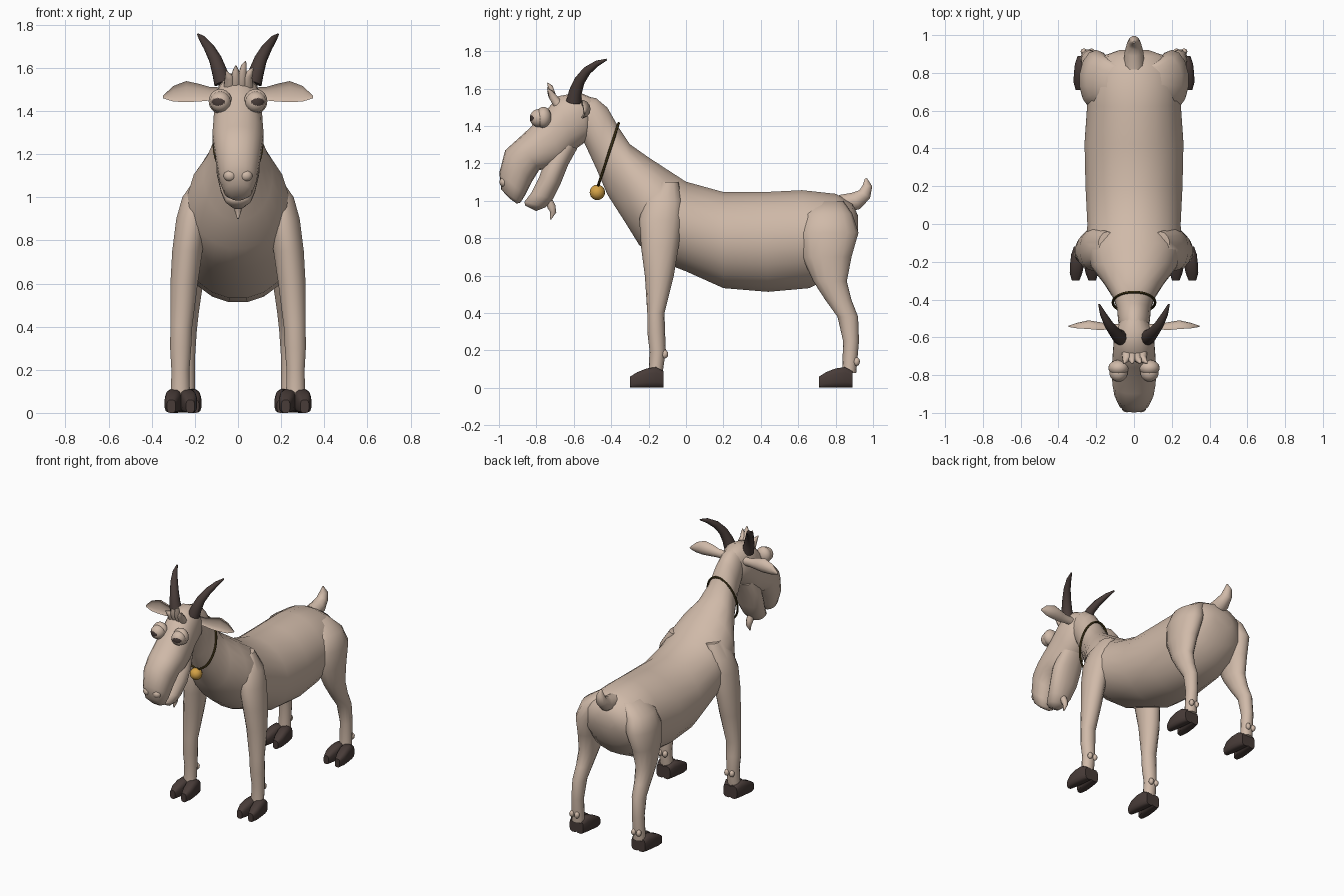
import bpy, bmesh, math
from mathutils import Vector, Matrix


def material(name, rgb):
    m = bpy.data.materials.new(name)
    m.diffuse_color = (*rgb, 1)
    return m


FUR = material("beige fur", (0.63, 0.49, 0.395))
HORN = material("dark horn", (0.065, 0.045, 0.04))
GOLD = material("gold bell", (0.66, 0.36, 0.06))
STRAP = material("brown strap", (0.075, 0.05, 0.012))


def finish(name, bm, *mats, angle=55):
    bmesh.ops.recalc_face_normals(bm, faces=bm.faces)
    me = bpy.data.meshes.new(name)
    bm.to_mesh(me)
    bm.free()
    for m in mats:
        me.materials.append(m)
    me.polygons.foreach_set("use_smooth", [True] * len(me.polygons))
    me.set_sharp_from_angle(angle=math.radians(angle))
    ob = bpy.data.objects.new(name, me)
    bpy.context.collection.objects.link(ob)
    return ob


def loft(name, rings, mat, n=16, p=1.0, cup=1.0, angle=55):
    """Skin rings (centre, u, v); p < 1 squares them, cup < 0 hollows the -v side."""
    bm = bmesh.new()
    rows = []
    for c, u, v in rings:
        row = []
        for i in range(n):
            a = 2 * math.pi * (i + 0.5) / n
            cs, sn = math.cos(a), math.sin(a)
            cs = math.copysign(abs(cs) ** p, cs)
            sn = math.copysign(abs(sn) ** p, sn)
            row.append(bm.verts.new(c + u * cs + v * (sn if sn > 0 else sn * cup)))
        rows.append(row)
    for a, b in zip(rows, rows[1:]):
        for i in range(n):
            j = (i + 1) % n
            bm.faces.new((a[i], a[j], b[j], b[i]))
    bm.faces.new(rows[0])
    bm.faces.new(rows[-1])
    return finish(name, bm, mat, angle=angle)


def span(y1, z1, y2, z2, w, cx=0.0):
    """Ring stretched between two points of the side profile, half width w."""
    return (Vector((cx, (y1 + y2) / 2, (z1 + z2) / 2)), Vector((w, 0, 0)),
            Vector((0, (y1 - y2) / 2, (z1 - z2) / 2)))


def tube(name, pts, mat, n=10, ref=(1, 0, 0)):
    """Round tube through (x, y, z, radius) points."""
    rings = []
    for i, q in enumerate(pts):
        t = Vector(pts[min(i + 1, len(pts) - 1)][:3]) - Vector(pts[max(i - 1, 0)][:3])
        u = t.cross(Vector(ref)).normalized()
        rings.append((Vector(q[:3]), u * q[3], t.cross(u).normalized() * q[3]))
    return loft(name, rings, mat, n)


def ball(name, c, r, mat, scale=(1, 1, 1), seg=16):
    bm = bmesh.new()
    bmesh.ops.create_uvsphere(bm, u_segments=seg, v_segments=seg * 3 // 4, radius=r)
    bmesh.ops.scale(bm, vec=scale, verts=bm.verts)
    bmesh.ops.translate(bm, vec=c, verts=bm.verts)
    return finish(name, bm, mat, angle=180)


# Torso and neck
loft("body", [span(*r) for r in (
    (0.92, 0.92, 0.92, 0.82, 0.08), (0.89, 0.99, 0.88, 0.70, 0.18),
    (0.80, 1.04, 0.80, 0.60, 0.25), (0.62, 1.06, 0.66, 0.53, 0.25),
    (0.42, 1.05, 0.44, 0.51, 0.265), (0.20, 1.05, 0.20, 0.53, 0.26),
    (0.0, 1.105, 0.0, 0.62, 0.25), (-0.10, 1.17, -0.13, 0.67, 0.255),
    (-0.20, 1.235, -0.25, 0.76, 0.23), (-0.30, 1.305, -0.33, 0.89, 0.16),
    (-0.36, 1.395, -0.42, 1.03, 0.11), (-0.42, 1.50, -0.48, 1.17, 0.09),
    (-0.48, 1.55, -0.54, 1.30, 0.085), (-0.54, 1.56, -0.58, 1.36, 0.07))], FUR, 20)

# Head, upper muzzle and hanging lower jaw
loft("head", [span(*r) for r in (
    (-0.50, 1.55, -0.50, 1.37, 0.06), (-0.57, 1.58, -0.53, 1.32, 0.10),
    (-0.68, 1.56, -0.60, 1.27, 0.11), (-0.76, 1.47, -0.66, 1.20, 0.115),
    (-0.84, 1.385, -0.73, 1.17, 0.12), (-0.90, 1.33, -0.785, 1.165, 0.115),
    (-0.967, 1.27, -0.825, 1.10, 0.105), (-0.998, 1.15, -0.86, 1.03, 0.088),
    (-0.988, 1.06, -0.885, 0.99, 0.065), (-0.94, 1.01, -0.905, 0.985, 0.03))], FUR, 18, 0.9)
loft("lower_jaw", [span(*r) for r in (
    (-0.70, 1.32, -0.58, 1.28, 0.085), (-0.76, 1.20, -0.63, 1.19, 0.105),
    (-0.785, 1.13, -0.67, 1.09, 0.10), (-0.83, 1.04, -0.71, 1.01, 0.08),
    (-0.865, 0.995, -0.75, 0.965, 0.06), (-0.86, 0.975, -0.80, 0.945, 0.03))], FUR, 16, 0.9)
tube("beard", [(0, -0.735, 1.01, 0.02), (0, -0.72, 0.97, 0.024), (0, -0.71, 0.94, 0.018),
               (0, -0.725, 0.90, 0.004)], FUR, 8)

# Forelock tufts
for x, dx, h in ((-0.04, -0.015, 1.585), (-0.01, 0.0, 1.61), (0.02, 0.015, 1.63), (0.045, 0.025, 1.60)):
    tube("forelock", [(x, -0.68, 1.51, 0.028), (x, -0.715, 1.56, 0.022),
                      (x + dx * 0.5, -0.725, h - 0.02, 0.014), (x + dx, -0.74, h, 0.003)], FUR, 8)

# Tail
tube("tail", [(0, 0.83, 0.98, 0.055), (0, 0.91, 1.0, 0.05), (0, 0.955, 1.035, 0.038),
              (0, 0.97, 1.08, 0.027), (0, 0.962, 1.12, 0.006)], FUR, 10)

# Collar loop and bell
top, bottom = Vector((0, -0.36, 1.415)), Vector((0, -0.47, 1.08))
mid, half = (top + bottom) / 2, (top - bottom) / 2
loop = []
for i in range(34):
    a = 2 * math.pi * i / 32
    loop.append((*(mid + half * math.cos(a) + Vector((0.112 * math.sin(a), 0, 0))), 0.007))
tube("collar", loop, STRAP, 6, half.cross(Vector((1, 0, 0))))
ball("bell", (0, -0.474, 1.045), 0.041, GOLD)

# Paired parts: name, leg rings (z, front y, back y, centre x, half width), hoof offset
FRONT = ((1.10, -0.18, -0.04, 0.14, 0.05), (1.0, -0.225, -0.02, 0.19, 0.07),
         (0.90, -0.25, -0.02, 0.213, 0.075), (0.75, -0.24, -0.04, 0.235, 0.072),
         (0.60, -0.22, -0.065, 0.25, 0.065), (0.40, -0.207, -0.115, 0.263, 0.052),
         (0.30, -0.207, -0.112, 0.266, 0.05), (0.20, -0.195, -0.108, 0.267, 0.043),
         (0.08, -0.20, -0.125, 0.267, 0.045))
HIND = ((1.0, 0.68, 0.84, 0.10, 0.05), (0.93, 0.63, 0.89, 0.17, 0.085),
        (0.83, 0.60, 0.922, 0.20, 0.09), (0.70, 0.62, 0.885, 0.215, 0.075),
        (0.57, 0.68, 0.86, 0.225, 0.06), (0.47, 0.745, 0.885, 0.23, 0.05),
        (0.38, 0.81, 0.92, 0.235, 0.045), (0.25, 0.84, 0.925, 0.24, 0.041),
        (0.08, 0.835, 0.91, 0.242, 0.043))
# Toe rings: y, height, half width, distance from the hoof centre
TOE = ((-0.12, 0.09, 0.03, 0.024), (-0.16, 0.112, 0.038, 0.03), (-0.21, 0.105, 0.038, 0.036),
       (-0.26, 0.085, 0.034, 0.042), (-0.30, 0.06, 0.02, 0.044))

for side, s in (("left", 1), ("right", -1)):
    for name, rings, dy, hx in (("front", FRONT, 0, 0.265), ("hind", HIND, 1.01, 0.245)):
        loft(f"{name}_leg_{side}", [span(y1, z, y2, z, w, s * x) for z, y1, y2, x, w in rings], FUR, 14)
        for k in (-1, 1):
            loft(f"{name}_hoof_{side}", [span(y + dy, h, y + dy, 0, w, s * hx + k * off)
                                         for y, h, w, off in TOE], HORN, 12, 0.6, angle=40)
            ball(f"{name}_dewclaw_{side}", (s * hx + k * 0.02, -0.113 + dy + (0.015 if dy else 0),
                                           0.18 if not dy else 0.14), 0.018, FUR, (1, 1, 1.3), 8)

    # Horn sweeping up, out and back
    tube(f"horn_{side}", [(s * x, y, z, r) for x, y, z, r in (
        (0.07, -0.60, 1.53, 0.042), (0.085, -0.592, 1.58, 0.036), (0.105, -0.57, 1.64, 0.03),
        (0.135, -0.53, 1.695, 0.024), (0.165, -0.475, 1.735, 0.016), (0.185, -0.425, 1.755, 0.005))], HORN, 12)

    # Cupped leaf-shaped ear, hollow to the front
    loft(f"ear_{side}", [(Vector((s * x, y, z)), Vector((0, 0, h)), Vector((0, d, 0))) for x, y, z, h, d in (
        (0.06, -0.56, 1.48, 0.03, 0.03), (0.13, -0.56, 1.48, 0.032, 0.03), (0.18, -0.565, 1.485, 0.042, 0.045),
        (0.24, -0.56, 1.49, 0.05, 0.05), (0.30, -0.555, 1.48, 0.037, 0.032),
        (0.348, -0.545, 1.465, 0.006, 0.006))], FUR, 14, cup=-0.35)

    # Bulging eye in its lid, with a wide dark pupil
    ball(f"eyelid_{side}", (s * 0.082, -0.762, 1.445), 0.057, FUR, (0.95, 0.75, 1))
    bm = bmesh.new()
    bmesh.ops.create_uvsphere(bm, u_segments=40, v_segments=28, radius=0.048,
                              matrix=Matrix.Rotation(math.pi / 2, 4, 'X'))
    for f in bm.faces:
        c = f.calc_center_median()
        if c.y < 0 and ((c.x - s * 0.01) / 0.03) ** 2 + (c.z / 0.018) ** 2 < 1:
            f.material_index = 1
    bmesh.ops.translate(bm, vec=(s * 0.082, -0.787, 1.442), verts=bm.verts)
    finish(f"eye_{side}", bm, FUR, HORN, angle=180)

    # Nostril bump
    ball(f"nostril_{side}", (s * 0.037, -0.972, 1.10), 0.03, FUR, (1, 0.85, 0.9), 12)
